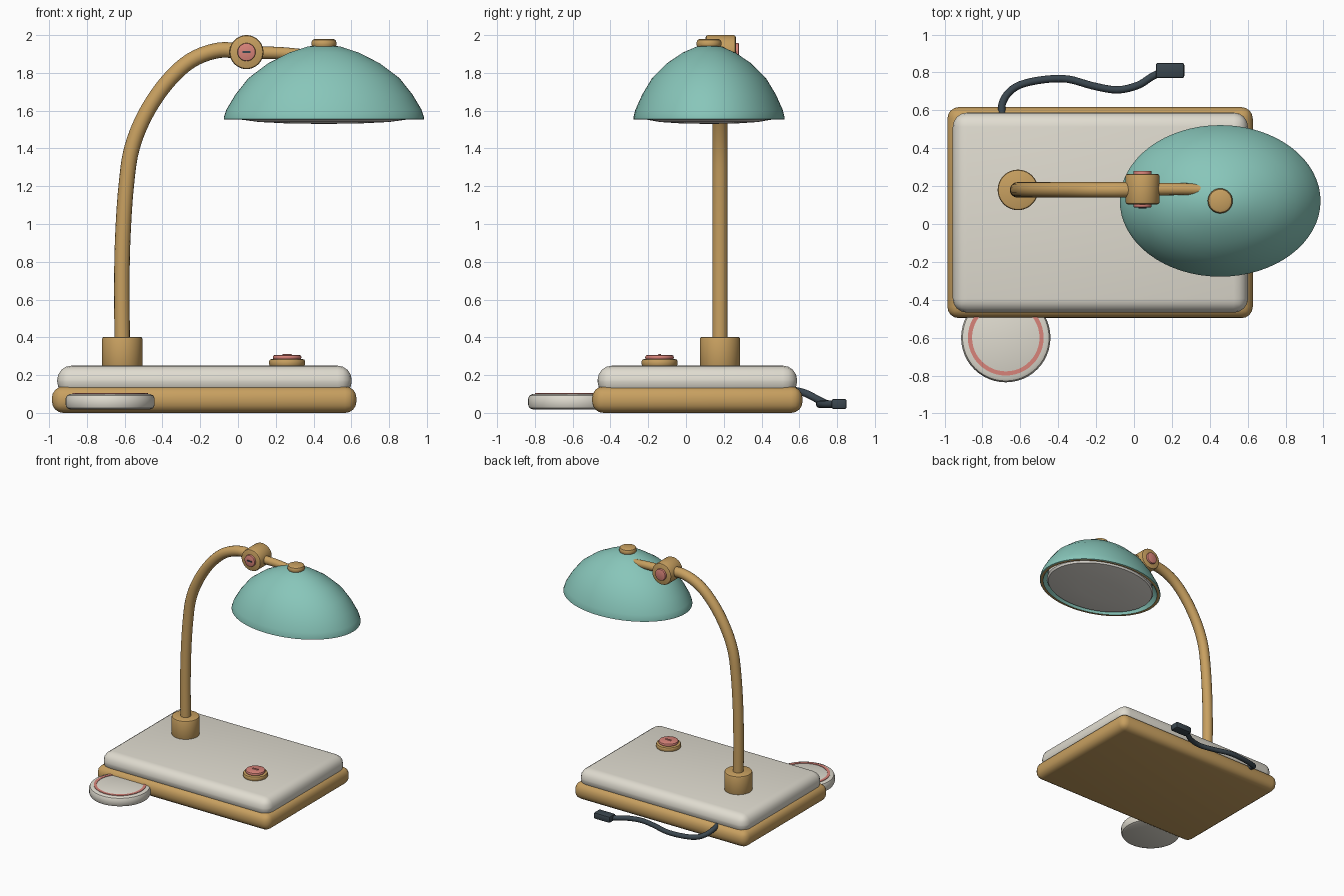
import bpy, bmesh, math
from mathutils import Matrix, Vector

if "Cube" in bpy.data.objects:
    bpy.data.objects.remove(bpy.data.objects["Cube"])


def mat(name, hexcol):
    m = bpy.data.materials.new(name)
    ch = [int(hexcol[i:i + 2], 16) / 255 for i in (0, 2, 4)]
    lin = [c / 12.92 if c <= 0.04045 else ((c + 0.055) / 1.055) ** 2.4 for c in ch]
    m.diffuse_color = (*lin, 1)
    m.use_nodes = True
    m.node_tree.nodes["Principled BSDF"].inputs["Base Color"].default_value = m.diffuse_color
    return m


CREAM = mat("cream", "E0DCD0")
BRASS = mat("brass", "C8A060")
TEAL = mat("teal", "88C6BA")
PINK = mat("coral pink", "D9847A")
DARK = mat("dark slate", "3A464E")
WHITE = mat("warm white", "F0ECE4")


def finish(name, bm, mats, angle=35):
    bmesh.ops.recalc_face_normals(bm, faces=bm.faces)
    me = bpy.data.meshes.new(name)
    bm.to_mesh(me)
    bm.free()
    for m in mats:
        me.materials.append(m)
    me.polygons.foreach_set("use_smooth", [True] * len(me.polygons))
    me.set_sharp_from_angle(angle=math.radians(angle))
    ob = bpy.data.objects.new(name, me)
    bpy.context.collection.objects.link(ob)
    return ob


def box(name, lo, hi, m, r, segs=4):
    """Rounded box between two corners."""
    bm = bmesh.new()
    bmesh.ops.create_cube(bm, size=1)
    lo, hi = Vector(lo), Vector(hi)
    for v in bm.verts:
        v.co = (lo + hi) / 2 + v.co * (hi - lo)
    bmesh.ops.bevel(bm, geom=bm.edges[:], offset=r, segments=segs,
                    profile=0.5, affect='EDGES')
    return finish(name, bm, [m])


def lathe(name, profile, centre, mats, scale=(1, 1), axis='Z', n=40, bands=None):
    """Revolve (radius, height) points; bands gives the material per profile step."""
    bm = bmesh.new()
    rings = []
    for r, h in profile:
        if r == 0:
            rings.append([bm.verts.new((0, 0, h))] * n)
        else:
            rings.append([bm.verts.new((r * scale[0] * math.cos(2 * math.pi * i / n),
                                        r * scale[1] * math.sin(2 * math.pi * i / n), h))
                          for i in range(n)])
    for k, (a, b) in enumerate(zip(rings, rings[1:])):
        for i in range(n):
            j = (i + 1) % n
            f = bm.faces.new(list(dict.fromkeys((a[i], a[j], b[j], b[i]))))
            f.material_index = bands[k] if bands else 0
    if axis == 'Y':      # height then runs toward the front
        bm.transform(Matrix.Rotation(math.pi / 2, 4, 'X'))
    bm.transform(Matrix.Translation(centre))
    return finish(name, bm, mats)


def disc(name, r, h0, h1, centre, m, bev=0.01, **kw):
    """Cylinder with softened rims."""
    c = bev * 0.3
    return lathe(name, [(0, h0), (r - bev, h0), (r - c, h0 + c), (r, h0 + bev),
                        (r, h1 - bev), (r - c, h1 - c), (r - bev, h1), (0, h1)],
                 centre, [m], **kw)


def tube(name, pts, radii, m, n=16, sub=5):
    """Sweep a circle along a smooth path through the points."""
    P = [Vector(p) for p in pts]
    ext = [2 * P[0] - P[1]] + P + [2 * P[-1] - P[-2]]
    path, rad = [], []
    for i in range(len(P) - 1):
        a, b, c, d = ext[i:i + 4]
        for s in range(sub):
            t = s / sub
            path.append(0.5 * (2 * b + (c - a) * t + (2 * a - 5 * b + 4 * c - d) * t * t
                               + (3 * b - a - 3 * c + d) * t ** 3))
            rad.append(radii[0] + (radii[1] - radii[0]) * (i + t) / (len(P) - 1))
    path.append(P[-1])
    rad.append(radii[1])
    bm = bmesh.new()
    rings = []
    side = None
    for i, p in enumerate(path):
        tan = (path[min(i + 1, len(path) - 1)] - path[max(i - 1, 0)]).normalized()
        if side is None:
            side = tan.orthogonal()
        side = (side - tan * side.dot(tan)).normalized()
        up = tan.cross(side)
        rings.append([bm.verts.new(p + rad[i] * (side * math.cos(2 * math.pi * k / n)
                                                 + up * math.sin(2 * math.pi * k / n)))
                      for k in range(n)])
    for a, b in zip(rings, rings[1:]):
        for k in range(n):
            j = (k + 1) % n
            bm.faces.new((a[k], a[j], b[j], b[k]))
    bm.faces.new(rings[0])
    bm.faces.new(rings[-1])
    return finish(name, bm, [m], 50)


# Base slabs
box("base_tray", (-0.985, -0.497, 0), (0.627, 0.617, 0.14), BRASS, 0.06)
box("base_top", (-0.957, -0.468, 0.09), (0.602, 0.588, 0.25), CREAM, 0.075)

# Button on the base
B = (0.26, -0.14, 0)
disc("button_ring", 0.095, 0.245, 0.285, B, BRASS, 0.012)
disc("button", 0.076, 0.28, 0.307, B, PINK, 0.012)
box("button_mark", (0.235, -0.147, 0.30), (0.285, -0.133, 0.312), PINK, 0.002, 1)

# Charging puck
K = (-0.677, -0.60, 0)
disc("charging_puck", 0.236, 0.018, 0.1, K, CREAM, 0.025, n=48)
lathe("puck_ring", [(0.178, 0.095), (0.178, 0.104), (0.2, 0.104), (0.2, 0.095)],
      K, [PINK], n=48)

# Stem socket and curved stem
Y = 0.18
disc("stem_socket", 0.107, 0.24, 0.403, (-0.613, Y, 0), BRASS, 0.012)
stem = [(-0.613, 0.36), (-0.615, 0.7), (-0.609, 0.95), (-0.592, 1.2), (-0.562, 1.4),
        (-0.49, 1.58), (-0.38, 1.745), (-0.25, 1.865), (-0.1, 1.92), (0.04, 1.91)]
tube("stem", [(x, Y, z) for x, z in stem], (0.041, 0.041), BRASS)

# Pivot joint with screw caps
J = (0.045, Y + 0.004, 1.91)
disc("pivot", 0.09, -0.08, 0.08, J, BRASS, 0.012, axis='Y')
disc("pivot_cap_front", 0.048, 0.07, 0.097, J, PINK, 0.006, axis='Y', n=24)
disc("pivot_cap_back", 0.048, -0.097, -0.07, J, PINK, 0.006, axis='Y', n=24)
box("cap_slot", (0.023, 0.083, 1.904), (0.067, 0.09, 1.916), DARK, 0.001, 1)

# Arm from the pivot into the shade
tube("shade_arm", [(0.08, Y + 0.004, 1.908), (0.25, Y + 0.004, 1.903),
                   (0.43, Y, 1.885)], (0.034, 0.03), BRASS)

# Oval shade: outer dome, brass rim, inner wall
S = (0.455, 0.122, 0)
OVAL = (0.53, 0.4)
shade = [(0, 1.948), (0.16, 1.94), (0.35, 1.907), (0.56, 1.85), (0.755, 1.772),
         (0.885, 1.685), (0.965, 1.595), (1, 1.565), (1, 1.555),
         (0.985, 1.552), (0.945, 1.552), (0.935, 1.565), (0.88, 1.6),
         (0.8, 1.69), (0.5, 1.82), (0, 1.9)]
shade[6] = (0.975, 1.605)
lathe("shade", shade, S, [TEAL, BRASS], OVAL, n=64,
      bands=[0] * 9 + [1] + [0] * 5)
lathe("diffuser", [(0, 1.62), (0.86, 1.62), (0.88, 1.57), (0.86, 1.555), (0.65, 1.54),
                   (0.35, 1.532), (0, 1.53)], S, [WHITE], OVAL, n=64)

# Finial on the shade
disc("shade_finial", 0.066, 1.93, 1.98, S, BRASS, 0.018, n=32)

# Power cord and plug
cord = [(-0.695, 0.57, 0.12), (-0.697, 0.63, 0.105), (-0.665, 0.69, 0.075),
        (-0.6, 0.735, 0.052), (-0.48, 0.762, 0.045), (-0.35, 0.765, 0.045),
        (-0.22, 0.73, 0.045), (-0.09, 0.708, 0.045), (0.02, 0.732, 0.045),
        (0.09, 0.775, 0.045), (0.15, 0.805, 0.045)]
tube("power_cord", cord, (0.02, 0.02), DARK, n=12, sub=4)
box("plug", (0.115, 0.77, 0.02), (0.266, 0.851, 0.074), DARK, 0.012, 2)
